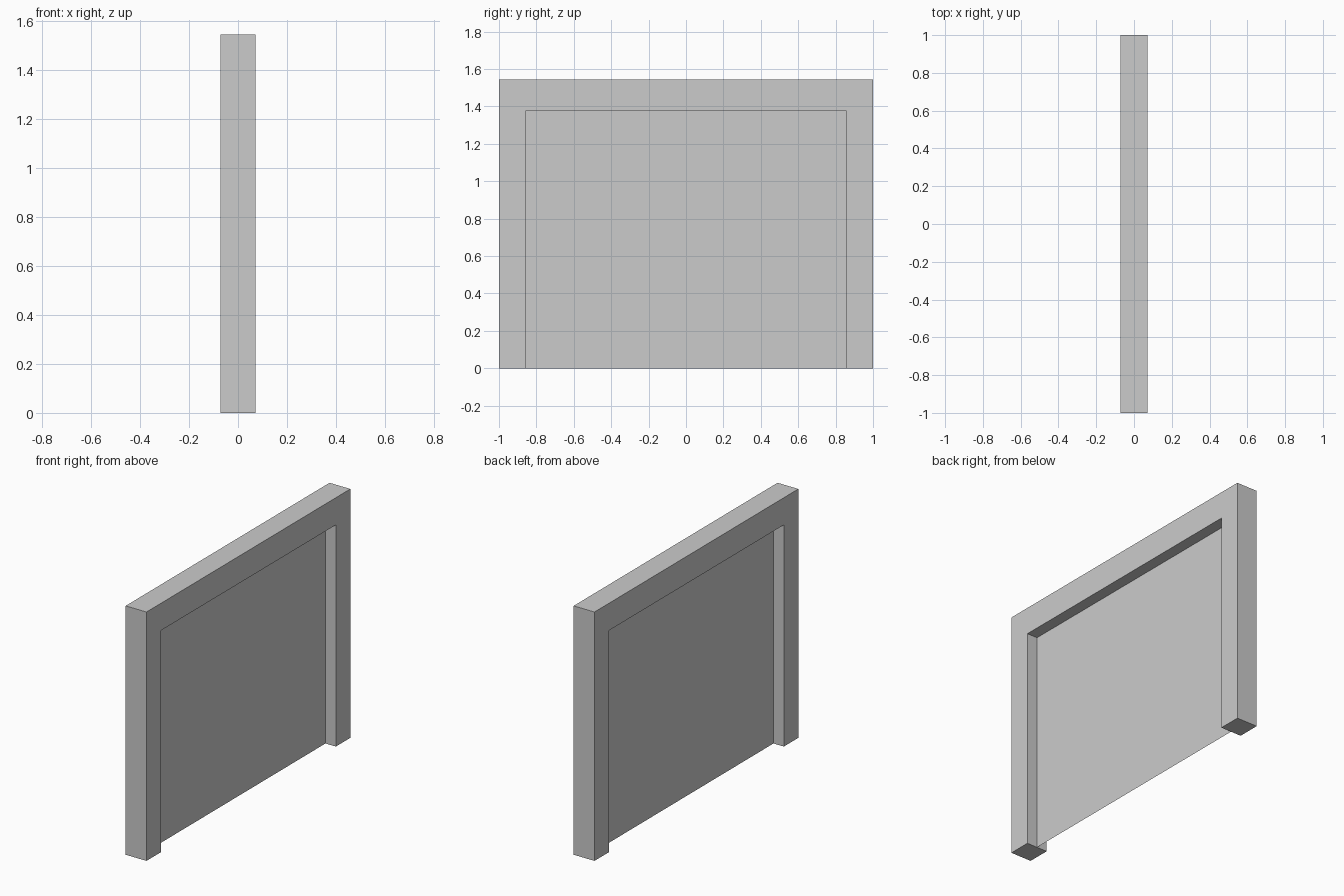
import bpy
import bmesh

if "Cube" in bpy.data.objects:
    bpy.data.objects.remove(bpy.data.objects["Cube"])

HALF_DEPTH = 0.0715
HALF_W, HEIGHT = 1.0, 1.545      # outer size
IN_W, IN_H = 0.858, 1.376        # opening size


def extruded_profile(name, profile, x, depth=0.0):
    """Face from (y, z) points at x, optionally extruded along +x."""
    bm = bmesh.new()
    face = bm.faces.new([bm.verts.new((x, y, z)) for y, z in profile])
    if depth:
        geom = bmesh.ops.extrude_face_region(bm, geom=[face], use_keep_orig=True)["geom"]
        verts = [g for g in geom if isinstance(g, bmesh.types.BMVert)]
        bmesh.ops.translate(bm, verts=verts, vec=(depth, 0, 0))
        bmesh.ops.recalc_face_normals(bm, faces=bm.faces)
    mesh = bpy.data.meshes.new(name)
    bm.to_mesh(mesh)
    bm.free()
    obj = bpy.data.objects.new(name, mesh)
    bpy.context.collection.objects.link(obj)
    return obj


# Door surround: two jambs and a lintel as one U-shaped profile
half = [(HALF_W, HEIGHT), (HALF_W, 0), (IN_W, 0), (IN_W, IN_H)]
outline = half + [(-y, z) for y, z in reversed(half)]
extruded_profile("door_frame", outline, -HALF_DEPTH, 2 * HALF_DEPTH)

# Thin door panel in the middle of the frame depth
panel = [(-IN_W, 0), (IN_W, 0), (IN_W, IN_H), (-IN_W, IN_H)]
extruded_profile("door_panel", panel, 0.0)
